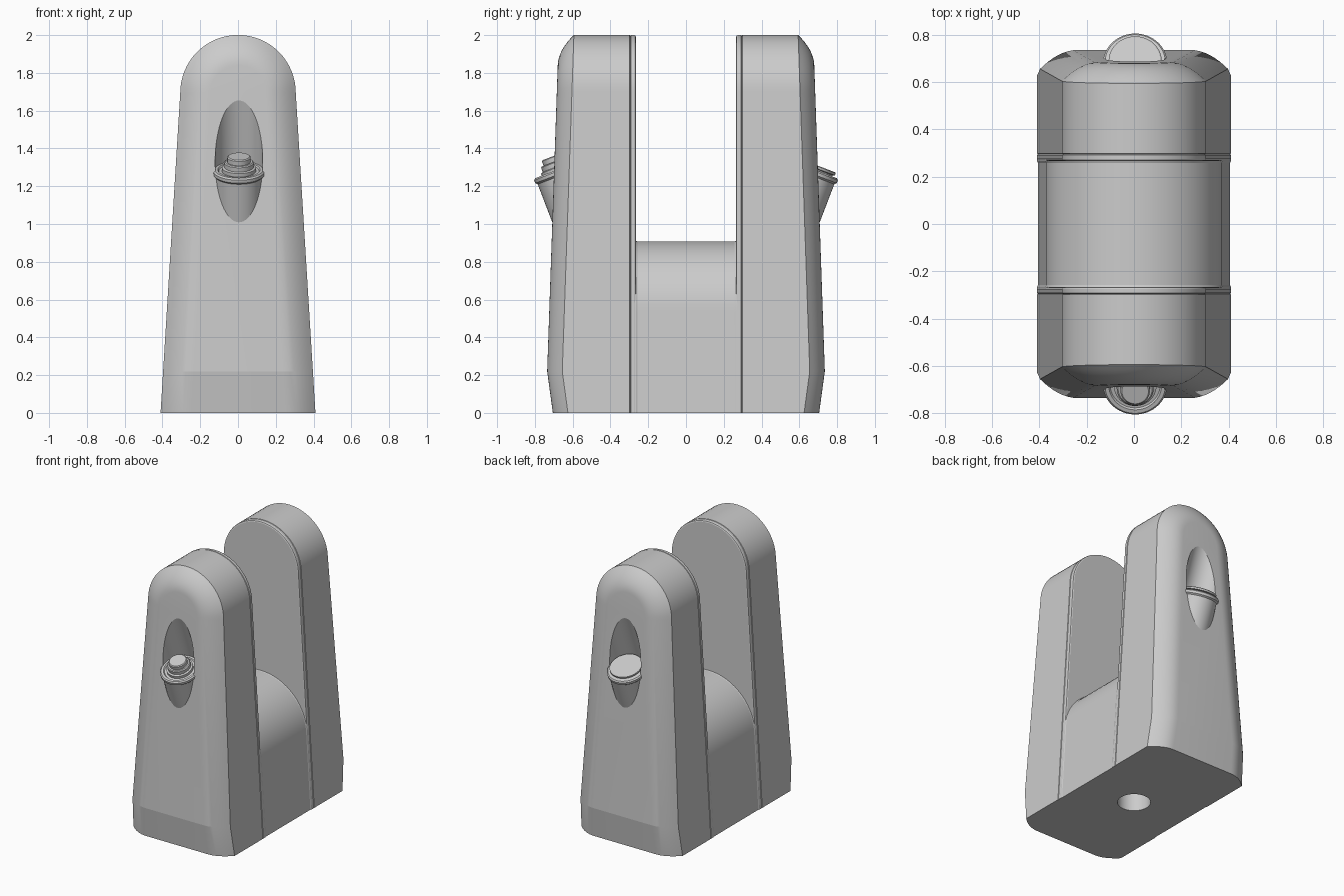
import bpy, bmesh
from math import sin, cos, pi, radians
from mathutils import Matrix

cube = bpy.data.objects.get("Cube")
if cube:
    bpy.data.objects.remove(cube, do_unlink=True)

GREY = (0.6, 0.6, 0.6, 1)
mat = bpy.data.materials.new("plain_grey")
mat.use_nodes = True
mat.diffuse_color = GREY
mat.node_tree.nodes["Principled BSDF"].inputs["Base Color"].default_value = GREY

TILT = radians(21)      # lean of the button axis away from vertical
ARC = 16                # segments in a quarter arch


def make(name, bm):
    bmesh.ops.recalc_face_normals(bm, faces=bm.faces)
    me = bpy.data.meshes.new(name)
    bm.to_mesh(me)
    bm.free()
    me.materials.append(mat)
    ob = bpy.data.objects.new(name, me)
    bpy.context.collection.objects.link(ob)
    return ob


def smooth(ob, angle):
    bpy.ops.object.select_all(action='DESELECT')
    ob.select_set(True)
    bpy.context.view_layer.objects.active = ob
    bpy.ops.object.shade_smooth_by_angle(angle=radians(angle))


def cut(ob, cutter):
    mod = ob.modifiers.new("cut", 'BOOLEAN')
    mod.operation = 'DIFFERENCE'
    mod.solver = 'EXACT'
    mod.object = cutter
    bpy.context.view_layer.objects.active = ob
    bpy.ops.object.modifier_apply(modifier=mod.name)
    bpy.data.objects.remove(cutter, do_unlink=True)


def half_width(z):
    return 0.41 - 0.0615 * z


def face_depth(z):
    # outer face: flares out over the foot, then leans inwards
    return 0.705 + 0.136 * z if z < 0.22 else 0.735 - 0.0345 * (z - 0.22)


def arch(inset, spring):
    """Outline of a tapered arch: right foot, over the top, left foot."""
    side = [(half_width(z) - inset, z) for z in (0, 0.22)]
    r = half_width(spring) - inset
    for i in range(ARC + 1):
        a = pi / 2 * i / ARC
        side.append((r * cos(a), spring + r * sin(a)))
    return side + [(-x, z) for x, z in reversed(side[:-1])]


def loft(name, rings, spring):
    """Skin arch outlines; each ring is (inset, function giving y from z)."""
    bm = bmesh.new()
    loops = [[bm.verts.new((x, depth(z), z)) for x, z in arch(inset, spring)]
             for inset, depth in rings]
    n = len(loops[0])
    for a, b in zip(loops, loops[1:]):
        for i in range(n):
            j = (i + 1) % n
            bm.faces.new((a[i], a[j], b[j], b[i]))
    # caps as ladders of quads, closed by a triangle at the crown
    for lp in (loops[0], loops[-1]):
        for i in range(n // 2 - 1):
            bm.faces.new((lp[i], lp[i + 1], lp[n - 2 - i], lp[n - 1 - i]))
        m = n // 2
        bm.faces.new((lp[m - 1], lp[m], lp[m + 1]))
    return make(name, bm)


def lathe(name, profile, s):
    """Turned part on the leaning axis of one tower."""
    bm = bmesh.new()
    verts = [bm.verts.new((r, 0, h)) for r, h in profile]
    edges = [bm.edges.new(p) for p in zip(verts, verts[1:])]
    bmesh.ops.spin(bm, geom=verts + edges, axis=(0, 0, 1), cent=(0, 0, 0),
                   angle=2 * pi, steps=64, use_duplicate=False)
    bmesh.ops.remove_doubles(bm, verts=bm.verts, dist=1e-5)
    bm.transform(Matrix.Translation((0.005, s * 0.68, 1.288))
                 @ Matrix.Rotation(-s * TILT, 4, 'X'))
    return make(name, bm)


def tower(name, s):
    # rounded inner lip, then a fine seam groove
    rings = [(i, lambda z, y=y: s * y) for i, y in
             ((0.01, 0.265), (0.003, 0.268), (0, 0.275),
              (0, 0.292), (0.006, 0.295), (0, 0.298))]
    # soft bevel running round the outer face
    for k in range(9):
        t = k / 8
        rings.append((0.16 * t, lambda z, t=t: s * (face_depth(z) - 0.08 * (1 - t) ** 2)))
    ob = loft(name, rings, 1.695)
    # leaning scooped recess above the button
    cut(ob, lathe("recess_cutter", [(0, -0.01), (0.126, -0.01), (0.126, 0.7), (0, 0.7)], s))
    smooth(ob, 9)


tower("front_tower", -1)
tower("back_tower", 1)

# Saddle block between the towers, with small fillets into them
saddle = loft("saddle_block",
              [(i, lambda z, y=y: y) for i, y in
               ((0.001, -0.29), (0.001, -0.265), (0.004, -0.258),
                (0.004, 0.258), (0.001, 0.265), (0.001, 0.29))], 0.535)

# Blind mounting hole underneath
bm = bmesh.new()
bmesh.ops.create_cone(bm, cap_ends=True, segments=64, radius1=0.11, radius2=0.11,
                      depth=0.8)
cut(saddle, make("hole_cutter", bm))
smooth(saddle, 9)

# Bosses: the shared stem and rim, then a different head on each side
stem = [(0, -0.4), (0.126, -0.4), (0.126, -0.035), (0.136, -0.025),
        (0.136, -0.008), (0.128, 0)]
stepped_head = [(0.112, 0), (0.106, -0.008), (0.09, -0.008), (0.09, 0.012),
                (0.078, 0.016), (0.078, 0.04), (0.072, 0.045), (0.062, 0.045),
                (0.062, 0.07), (0.056, 0.075), (0, 0.075)]
disc_head = [(0.1, 0), (0.1, 0.006), (0.112, 0.01), (0.112, 0.022),
             (0.106, 0.026), (0, 0.026)]
smooth(lathe("front_button", stem + stepped_head, -1), 30)
smooth(lathe("back_button", stem + disc_head, 1), 30)
